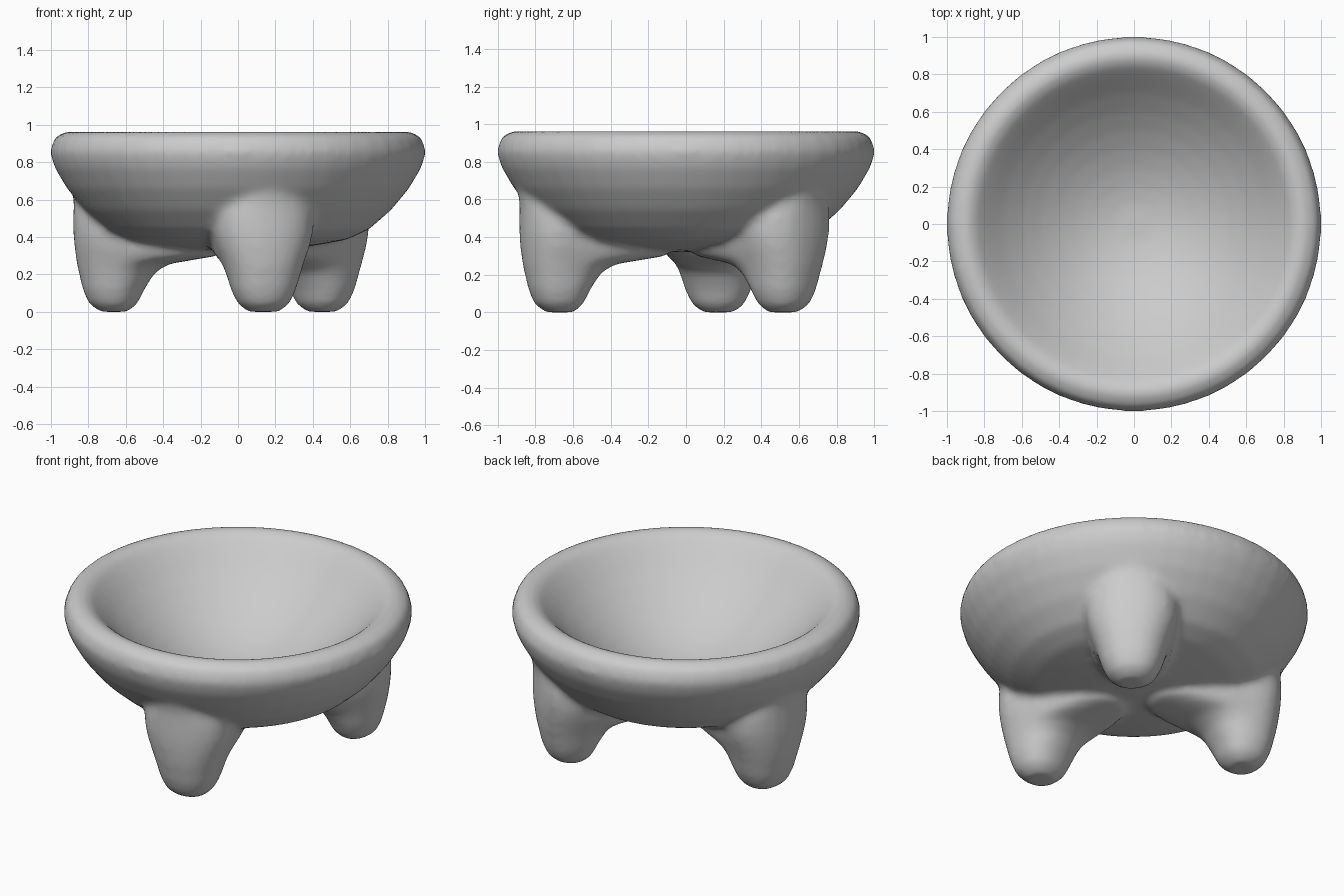
import bpy, bmesh, math
from mathutils import Matrix, Vector

cube = bpy.data.objects.get("Cube")
if cube:
    bpy.data.objects.remove(cube, do_unlink=True)

stone = bpy.data.materials.new("grey stone")
stone.use_nodes = True
stone.diffuse_color = (0.6, 0.6, 0.6, 1)
stone.node_tree.nodes["Principled BSDF"].inputs["Base Color"].default_value = (0.6, 0.6, 0.6, 1)


def rounded(value, power):
    """Signed power, below 1 fills out the corners of an ellipse."""
    return math.copysign(abs(value) ** power, value)


def loft(bm, centre, rings, sides, power=1, matrix=Matrix()):
    """Closed skin through egg-shaped rings given as (outward, inward, half width, z)."""
    loops = []
    for outward, inward, width, z in rings:
        loop = []
        for i in range(sides):
            angle = math.tau * i / sides
            c, s = rounded(math.cos(angle), power), rounded(math.sin(angle), power)
            depth = outward if c > 0 else inward
            loop.append(bm.verts.new(matrix @ Vector((centre + depth * c, width * s, z))))
        loops.append(loop)
    for low, high in zip(loops, loops[1:]):
        for i in range(sides):
            j = (i + 1) % sides
            bm.faces.new((low[i], low[j], high[j], high[i]))
    bm.faces.new(loops[0][::-1])
    bm.faces.new(loops[-1])


bm = bmesh.new()

# Bowl: underside, outer wall and rolled rim, then a shallow parabolic dish
bowl_profile = [
    (0.02, 0.3), (0.25, 0.313), (0.42, 0.337), (0.58, 0.365), (0.7, 0.42),
    (0.82, 0.525), (0.915, 0.64), (0.98, 0.75), (1.006, 0.835), (0.98, 0.915),
    (0.91, 0.947), (0.855, 0.932)]
bowl_profile += [(0.1 * i, 0.447 + 0.677 * (0.1 * i) ** 2) for i in range(8, 0, -1)]
loft(bm, 0, [(r, r, r, z) for r, z in bowl_profile], 48)

# Legs: blunt feet that spread inward as ridges and upward into the wall
leg_rings = [
    (0.08, 0.07, 0.085, -0.02), (0.14, 0.12, 0.14, 0.025), (0.17, 0.155, 0.175, 0.1),
    (0.19, 0.215, 0.2, 0.19), (0.2, 0.29, 0.215, 0.235), (0.205, 0.57, 0.23, 0.28),
    (0.21, 0.58, 0.245, 0.32), (0.215, 0.2, 0.265, 0.4), (0.215, 0.06, 0.27, 0.49),
    (0.215, 0, 0.25, 0.56), (0.23, 0, 0.18, 0.65)]
for angle in (-78.5, 49, 165.5):
    loft(bm, 0.68, leg_rings, 24, 0.88, Matrix.Rotation(math.radians(angle), 4, "Z"))
bmesh.ops.recalc_face_normals(bm, faces=bm.faces)

mesh = bpy.data.meshes.new("footed_bowl")
bm.to_mesh(mesh)
bm.free()
mesh.materials.append(stone)
bowl = bpy.data.objects.new("footed_bowl", mesh)
bpy.context.collection.objects.link(bowl)
bpy.ops.object.select_all(action="DESELECT")
bowl.select_set(True)
bpy.context.view_layer.objects.active = bowl

# Fuse the legs into the bowl and soften the joins
fuse = bowl.modifiers.new("fuse", "REMESH")
fuse.mode = "VOXEL"
fuse.voxel_size = 0.02
soften = bowl.modifiers.new("soften", "SMOOTH")
soften.factor = 0.5
soften.iterations = 14
for name in ("fuse", "soften"):
    bpy.ops.object.modifier_apply(modifier=name)

# Stand the feet on the ground
ground = min(v.co.z for v in bowl.data.vertices)
bowl.data.transform(Matrix.Translation((0, 0, -ground)))
bpy.ops.object.shade_smooth_by_angle(angle=math.radians(60))
